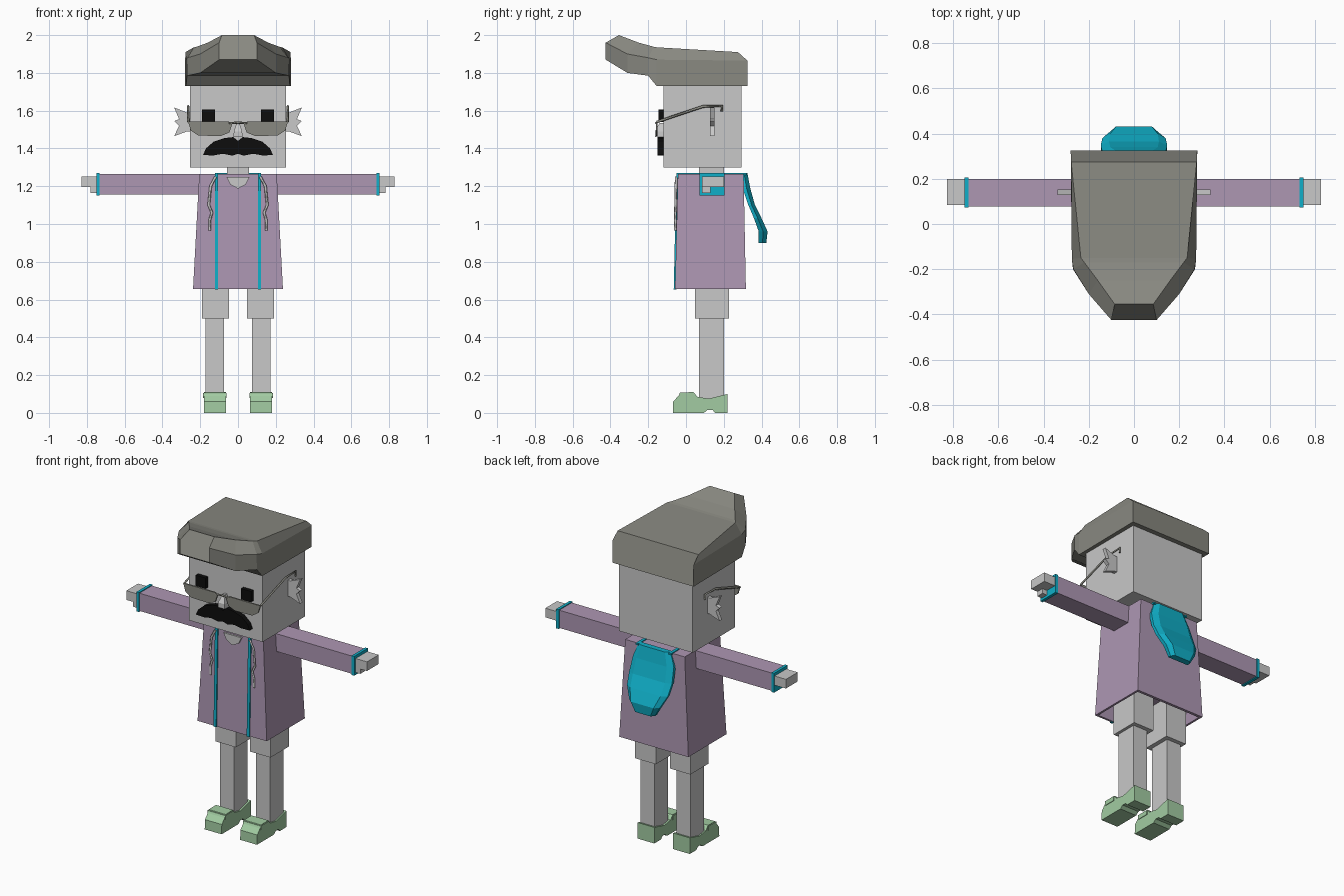
import bpy
import bmesh

if "Cube" in bpy.data.objects:
    bpy.data.objects.remove(bpy.data.objects["Cube"], do_unlink=True)


def material(name, rgb):
    m = bpy.data.materials.new(name)
    m.use_nodes = True
    m.diffuse_color = (*rgb, 1)
    m.node_tree.nodes["Principled BSDF"].inputs["Base Color"].default_value = (*rgb, 1)
    return m


SKIN = material("pale grey skin", (0.58, 0.58, 0.58))
HAIR = material("dark warm grey", (0.25, 0.25, 0.22))
COAT = material("dusty purple", (0.42, 0.31, 0.45))
TRIM = material("bright cyan", (0.005, 0.43, 0.58))
SHOE = material("soft green", (0.36, 0.60, 0.36))
BLACK = material("black", (0.004, 0.004, 0.004))


def loft(name, mat, rings):
    """Skin a row of equal-length point rings and cap both ends."""
    bm = bmesh.new()
    rows = [[bm.verts.new(p) for p in ring] for ring in rings]
    n = len(rows[0])
    for a, b in zip(rows, rows[1:]):
        for i in range(n):
            j = (i + 1) % n
            bm.faces.new((a[i], a[j], b[j], b[i]))
    bm.faces.new(rows[0])
    bm.faces.new(rows[-1])
    bmesh.ops.recalc_face_normals(bm, faces=bm.faces)
    me = bpy.data.meshes.new(name)
    bm.to_mesh(me)
    bm.free()
    me.materials.append(mat)
    ob = bpy.data.objects.new(name, me)
    bpy.context.collection.objects.link(ob)
    return ob


def rect(x, y, z):
    return [(x[0], y[0], z), (x[1], y[0], z), (x[1], y[1], z), (x[0], y[1], z)]


def box(name, mat, x, y, z):
    return loft(name, mat, [rect(x, y, z[0]), rect(x, y, z[1])])


def plate(name, mat, pts, y, s=1):
    """Outline in x and z, extruded along y."""
    return loft(name, mat, [[(s * px, d, pz) for px, pz in pts] for d in y])


def tube(name, mat, pts, radius, s=1):
    cu = bpy.data.curves.new(name, "CURVE")
    cu.dimensions = "3D"
    cu.bevel_depth = radius
    cu.bevel_resolution = 0
    cu.use_fill_caps = True
    sp = cu.splines.new("POLY")
    sp.points.add(len(pts) - 1)
    for p, (x, y, z) in zip(sp.points, pts):
        p.co = (s * x, y, z, 1)
    cu.materials.append(mat)
    bpy.context.collection.objects.link(bpy.data.objects.new(name, cu))


# Head and neck
box("head", SKIN, (-.253, .253), (-.12, .295), (1.30, 1.78))
box("neck", SKIN, (-.058, .058), (.07, .2), (1.2, 1.31))

# Swept hair: half sections from back to front (bottom, shoulder, top)
sections = [
    [(.28, .325, 1.73), (.28, .325, 1.865), (.278, .275, 1.91)],
    [(.275, -.155, 1.73), (.275, -.155, 1.87), (.235, -.15, 1.935)],
    [(.27, -.2, 1.785), (.268, -.2, 1.88), (.22, -.17, 1.938)],
    [(.2, -.31, 1.80), (.2, -.31, 1.90), (.16, -.25, 1.96)],
    [(.1, -.425, 1.87), (.1, -.425, 1.96), (.085, -.355, 2.0)],
]
loft("hair", HAIR, [h + [(-x, y, z) for x, y, z in reversed(h)] for h in sections])

# Nose and moustache
loft("nose", SKIN, [rect((-.024, .024), (-.165, -.11), 1.46),
                    rect((-.022, .022), (-.165, -.11), 1.49),
                    rect((-.008, .008), (-.14, -.11), 1.535)])
half = [(0, 1.44), (.025, 1.46), (.07, 1.455), (.13, 1.435), (.17, 1.40), (.185, 1.365),
        (.13, 1.363), (.08, 1.372), (.03, 1.362)]
plate("moustache", BLACK, half + [(0, 1.372)] + [(-x, z) for x, z in half[:0:-1]], (-.15, -.115))

# Coat with a hollow hem
coat = loft("coat", COAT, [
    rect((-.2, .2), (-.02, .275), .75), rect((-.225, .225), (-.045, .3), .655),
    rect((-.238, .238), (-.058, .317), .655), rect((-.205, .205), (-.043, .305), 1.265)])
plate("neckline", SKIN, [(-.062, 1.25), (.062, 1.25), (.042, 1.21), (0, 1.187), (-.042, 1.21)],
      (-.055, -.04))

# Hood hanging down the back: half width, inner y, outer y, height
hood = [(.11, .29, .325, 1.27), (.14, .30, .34, 1.19), (.147, .33, .365, 1.1),
        (.14, .36, .40, 1.03), (.105, .385, .432, .96), (.07, .385, .425, .90)]
loft("hood", TRIM, [[(-w, a, z), (-w, (a + b) / 2, z), (-.75 * w, b, z), (.75 * w, b, z),
                     (w, (a + b) / 2, z), (w, a, z)] for w, a, b, z in hood])

# Shoe profile in y and z
sole = [(-.07, 0), (-.068, .06), (-.04, .09), (-.03, .108), (.04, .11), (.06, .085), (.12, .075),
        (.22, .10), (.22, 0), (.155, 0), (.14, .016), (.115, .016), (.095, 0)]

# Paired parts
for side, s in (("left", 1), ("right", -1)):
    def xs(a, b):
        return tuple(sorted((s * a, s * b)))

    # Face
    box(side + "_eye", BLACK, xs(.122, .19), (-.145, -.115), (1.54, 1.607))
    plate(side + "_ear", SKIN, [(.25, 1.49), (.27, 1.49), (.338, 1.465), (.312, 1.52), (.338, 1.545),
                                (.312, 1.555), (.338, 1.617), (.27, 1.59), (.25, 1.59)],
          (.128, .152), s)
    plate(side + "_lens", HAIR, [(.03, 1.53), (.05, 1.543), (.265, 1.543), (.25, 1.495),
                                 (.21, 1.468), (.09, 1.466), (.045, 1.485)], (-.16, -.151), s)
    tube(side + "_bridge", HAIR, [(0, -.157, 1.537), (.05, -.157, 1.533)], .006, s)
    tube(side + "_temple", HAIR, [(.262, -.155, 1.54), (.264, .09, 1.622), (.264, .19, 1.625),
                                  (.264, .19, 1.595)], .007, s)

    # Sleeve, cuff and hand
    box(side + "_sleeve", COAT, xs(.19, .745), (.077, .2), (1.155, 1.265))
    box(side + "_cuff", TRIM, xs(.732, .75), (.072, .205), (1.15, 1.27))
    box(side + "_hand", SKIN, xs(.74, .828), (.085, .2), (1.195, 1.252))
    box(side + "_thumb", SKIN, xs(.74, .782), (.085, .13), (1.165, 1.2))

    # Coat edging down the front and over the shoulder, with a drawstring
    loft(side + "_front_trim", TRIM, [rect(xs(.105, .123), (-.065, -.05), .653),
                                      rect(xs(.105, .123), (-.051, -.035), 1.27)])
    box(side + "_shoulder_trim", TRIM, xs(.105, .123), (-.05, .32), (1.26, 1.27))
    tube(side + "_drawstring", SKIN, [(.118, -.052, 1.25), (.145, -.053, 1.2), (.155, -.055, 1.1),
                                      (.138, -.056, 1.06), (.15, -.056, 1.02), (.15, -.057, .965)],
         .007, s)

    # Shorts, leg and shoe
    box(side + "_shorts_leg", SKIN, xs(.048, .19), (.048, .228), (.5, .8))
    box(side + "_leg", SKIN, xs(.075, .172), (.068, .202), (.07, .52))
    loft(side + "_shoe", SHOE, [[(s * x, y, z) for y, z in sole] for x in (.064, .18)])
    box(side + "_shoe_strap", SHOE, xs(.06, .184), (-.035, .04), (.078, .105))
